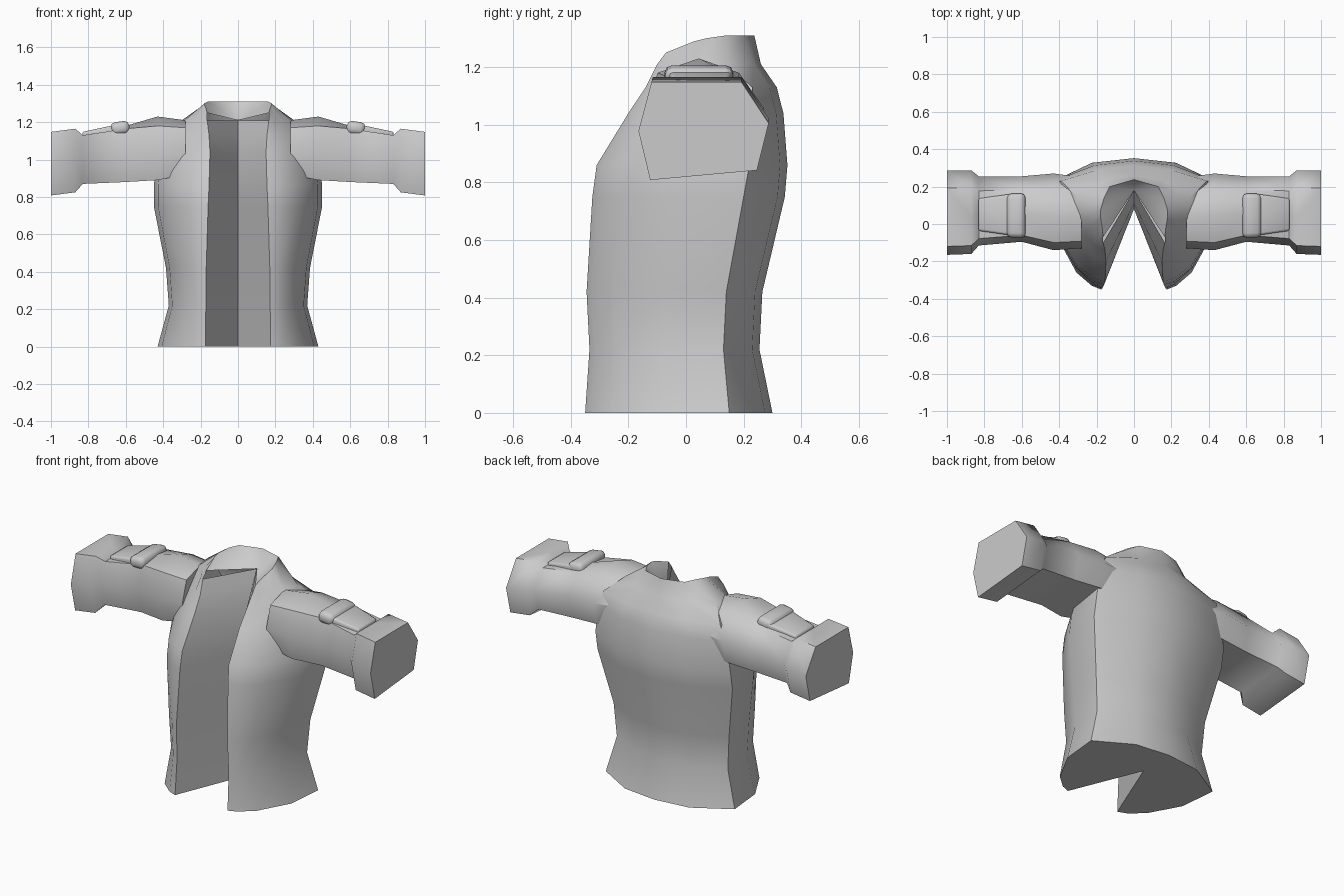
import bpy, bmesh, math
from mathutils import Vector

old = bpy.data.objects.get("Cube")
if old:
    bpy.data.objects.remove(old, do_unlink=True)

cloth = bpy.data.materials.new("grey_cloth")
cloth.use_nodes = True
GREY = (0.6, 0.6, 0.6, 1)
cloth.diffuse_color = GREY
cloth.node_tree.nodes["Principled BSDF"].inputs["Base Color"].default_value = GREY


def finish(name, bm, angle=40, mirror=True):
    """Turn a bmesh into a smooth, mirrored object."""
    bmesh.ops.recalc_face_normals(bm, faces=bm.faces)
    mesh = bpy.data.meshes.new(name)
    bm.to_mesh(mesh)
    bm.free()
    mesh.materials.append(cloth)
    obj = bpy.data.objects.new(name, mesh)
    bpy.context.collection.objects.link(obj)
    bpy.ops.object.select_all(action="DESELECT")
    obj.select_set(True)
    bpy.context.view_layer.objects.active = obj
    if mirror:
        mod = obj.modifiers.new("mirror", "MIRROR")
        mod.use_clip = True
        bpy.ops.object.modifier_apply(modifier=mod.name)
    bpy.ops.object.shade_smooth_by_angle(angle=math.radians(angle))
    return obj


def bridge(bm, a, b, closed):
    n = len(a)
    for i in range(n if closed else n - 1):
        j = (i + 1) % n
        bm.faces.new((a[i], a[j], b[j], b[i]))


# Body: half rings running from the front opening round to the spine
def body_ring(z, notch, edge, front, width, side, back):
    return [(0, notch, z),
            (edge, front, z),
            (edge + 0.2 * (width - edge), front + 0.02, z),
            (edge + 0.52 * (width - edge), front + 0.09, z),
            (0.95 * width, 0.45 * front + 0.55 * side, z),
            (width, side, z),
            (0.5 * width, back - 0.025, z),
            (0, back, z)]


levels = [
    (0, 0.08, 0.175, -0.35, 0.43, 0.15, 0.30),
    (0.22, 0.08, 0.172, -0.335, 0.37, 0.13, 0.255),
    (0.42, 0.08, 0.17, -0.345, 0.385, 0.14, 0.265),
    (0.75, 0.08, 0.16, -0.325, 0.45, 0.2, 0.343),
    (0.86, 0.08, 0.155, -0.31, 0.45, 0.22, 0.352),
    (1.04, 0.11, 0.15, -0.2, 0.43, 0.23, 0.338),
    (1.13, 0.14, 0.155, -0.14, 0.39, 0.23, 0.315),
    (1.21, 0.18, 0.165, -0.1, 0.3, 0.14, 0.26),
]
bm = bmesh.new()
rings = [[bm.verts.new(p) for p in body_ring(*lv)] for lv in levels]
for low, high in zip(rings, rings[1:]):
    bridge(bm, low, high, False)
bm.faces.new(rings[0])

# Collar: a raised rim, with the lining sloping down into the opening
rim_points = [(0.165, -0.07, 1.25), (0.17, -0.02, 1.27), (0.178, 0.03, 1.29),
              (0.18, 0.07, 1.3), (0.16, 0.14, 1.31), (0.13, 0.2, 1.31), (0, 0.237, 1.31)]
rim = [bm.verts.new(p) for p in rim_points]
bridge(bm, rings[-1][1:], rim, False)
for a, b in zip(rim, rim[1:]):
    bm.faces.new((rings[-1][0], a, b))
finish("jacket_body", bm, 45)

# Sleeves: a six-sided section with a crown point, lofted outward
section = [(0.1, 1), (0.45, 1), (0.79, 1), (1, 0.58), (0.91, 0.1), (0.09, 0), (0, 0.5)]
stations = [  # x, front, back, bottom, top, crown height
    (0.28, -0.13, 0.25, 0.92, 1.17, 0.04),
    (0.43, -0.14, 0.27, 0.89, 1.18, 0.05),
    (0.6, -0.095, 0.255, 0.88, 1.165, 0.015),
    (0.83, -0.115, 0.255, 0.87, 1.13, 0),
    (0.87, -0.16, 0.287, 0.825, 1.165, 0),
    (1, -0.165, 0.287, 0.808, 1.148, 0),
]
bm = bmesh.new()
rings = []
for x, front, back, low, top, crown in stations:
    rings.append([bm.verts.new((x, front + u * (back - front),
                                low + v * (top - low) + (crown if i == 1 else 0)))
                  for i, (u, v) in enumerate(section)])
for a, b in zip(rings, rings[1:]):
    bridge(bm, a, b, True)
bm.faces.new(rings[0])
bm.faces.new(rings[-1])
finish("sleeves", bm, 50)


# Sleeve pads: a tapered plate and a rounded roll on each arm
def pad(name, centre, size, taper, bevel, tilt=14):
    bm = bmesh.new()
    bmesh.ops.create_cube(bm, size=1)
    for v in bm.verts:
        if v.co.x > 0:
            v.co.y *= taper
        v.co = Vector(c * s for c, s in zip(v.co, size))
    bmesh.ops.bevel(bm, geom=bm.edges[:], offset=bevel, segments=2,
                    affect="EDGES", profile=0.5)
    turn = math.radians(tilt)
    for v in bm.verts:
        x, z = v.co.x, v.co.z
        v.co.x = x * math.cos(turn) + z * math.sin(turn)
        v.co.z = z * math.cos(turn) - x * math.sin(turn)
        v.co += Vector(centre)
    return finish(name, bm, 50)


pad("sleeve_plates", (0.725, 0.05, 1.135), (0.21, 0.23, 0.07), 0.75, 0.012, 12)
pad("sleeve_rolls", (0.63, 0.045, 1.168), (0.1, 0.24, 0.07), 0.97, 0.025, 8)
